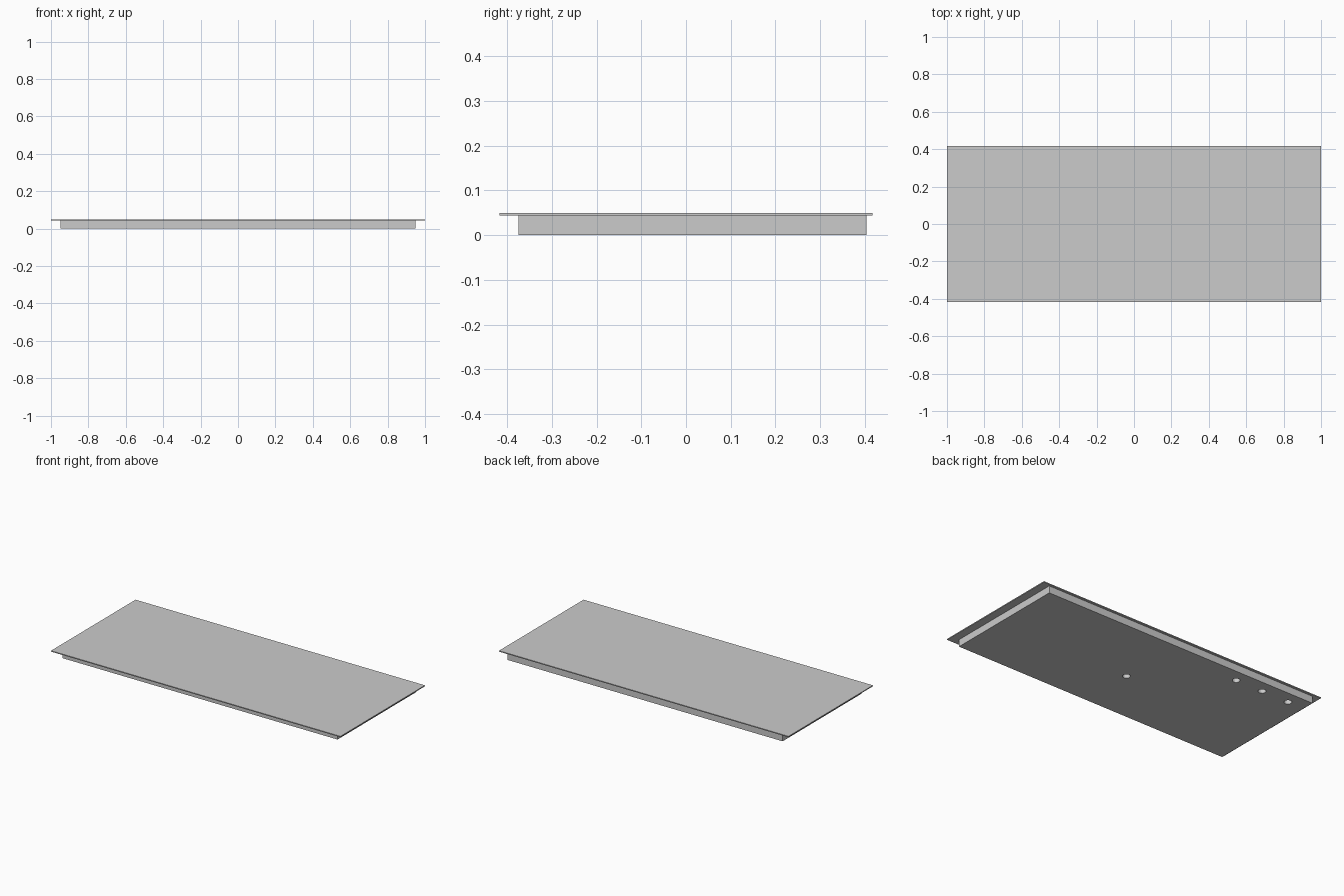
import bpy

if "Cube" in bpy.data.objects:
    bpy.data.objects.remove(bpy.data.objects["Cube"])

PLATE_BOTTOM, TOP = 0.044, 0.05


def box(name, x0, x1, y0, y1, z0, z1):
    bpy.ops.mesh.primitive_cube_add(
        size=1, location=((x0 + x1) / 2, (y0 + y1) / 2, (z0 + z1) / 2))
    ob = bpy.context.object
    ob.name = name
    ob.scale = (x1 - x0, y1 - y0, z1 - z0)
    bpy.ops.object.transform_apply(location=False, rotation=False, scale=True)
    return ob


# Thin overhanging glass plate
box("top_plate", -1, 1, -0.417, 0.417, PLATE_BOTTOM, TOP)

# Solid body below, set back further at the front
body = box("lower_body", -0.95, 0.95, -0.374, 0.403, 0, PLATE_BOTTOM)

# Round sockets in the underside: one near the middle, three in a row at the back
for x, y in [(0.03, -0.03), (-0.465, 0.325), (-0.652, 0.325), (-0.839, 0.325)]:
    bpy.ops.mesh.primitive_cylinder_add(
        vertices=16, radius=0.022, depth=0.08, location=(x, y, 0))
    cutter = bpy.context.object
    cutter.name = "socket_cutter"
    cutter.hide_render = True
    mod = body.modifiers.new("socket", 'BOOLEAN')
    mod.operation = 'DIFFERENCE'
    mod.solver = 'EXACT'
    mod.object = cutter
    bpy.context.view_layer.objects.active = body
    bpy.ops.object.modifier_apply(modifier=mod.name)
    bpy.data.objects.remove(cutter, do_unlink=True)
